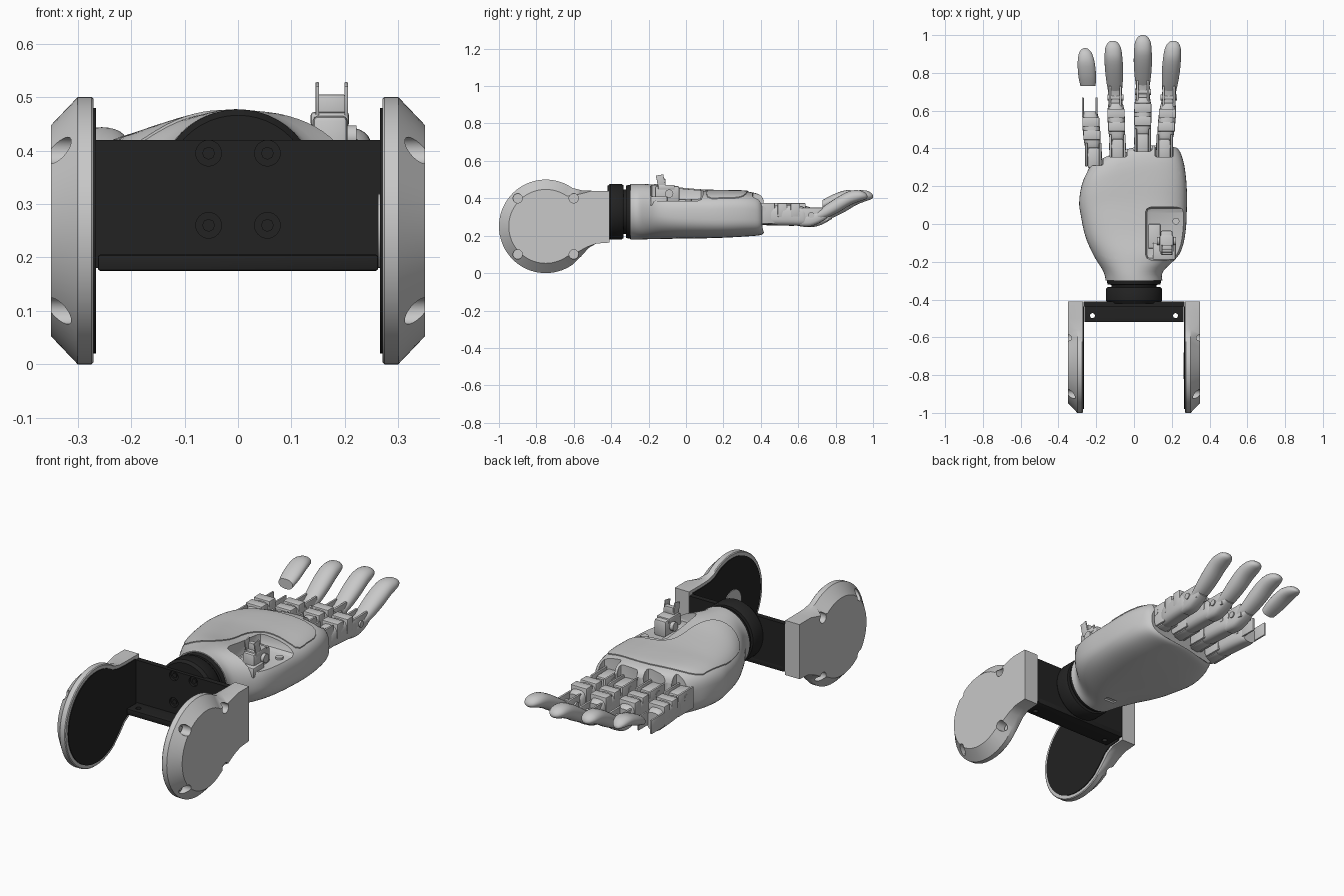
import bpy, bmesh, math
from mathutils import Vector, Matrix

if "Cube" in bpy.data.objects:
    bpy.data.objects.remove(bpy.data.objects["Cube"])


def material(name, v):
    m = bpy.data.materials.new(name)
    m.use_nodes = True
    m.diffuse_color = (v, v, v, 1)
    m.node_tree.nodes["Principled BSDF"].inputs["Base Color"].default_value = (v, v, v, 1)
    return m


GREY = material("light_grey", 0.58)
BLACK = material("black", 0.016)


def finish(name, bm, mat, angle=35):
    bmesh.ops.recalc_face_normals(bm, faces=bm.faces)
    me = bpy.data.meshes.new(name)
    bm.to_mesh(me)
    bm.free()
    me.materials.append(mat)
    ob = bpy.data.objects.new(name, me)
    bpy.context.collection.objects.link(ob)
    activate(ob)
    bpy.ops.object.shade_smooth_by_angle(angle=math.radians(angle))
    return ob


def activate(ob):
    bpy.ops.object.select_all(action="DESELECT")
    ob.select_set(True)
    bpy.context.view_layer.objects.active = ob


def skin(name, rings, mat):
    """Skin a list of closed rings of points, with capped ends."""
    bm = bmesh.new()
    rows = [[bm.verts.new(p) for p in r] for r in rings]
    n = len(rows[0])
    for a, b in zip(rows, rows[1:]):
        for i in range(n):
            bm.faces.new((a[i], a[(i + 1) % n], b[(i + 1) % n], b[i]))
    bm.faces.new(rows[0])
    bm.faces.new(rows[-1])
    return finish(name, bm, mat)


def smooth_path(st, k):
    """Catmull-Rom through the stations."""
    out = []
    for i in range(len(st) - 1):
        p = [Vector(st[min(max(i + j, 0), len(st) - 1)]) for j in (-1, 0, 1, 2)]
        for s in range(k):
            t = s / k
            out.append(0.5 * (2 * p[1] + (p[2] - p[0]) * t
                       + (2 * p[0] - 5 * p[1] + 4 * p[2] - p[3]) * t * t
                       + (3 * p[1] - p[0] - 3 * p[2] + p[3]) * t ** 3))
    return out + [Vector(st[-1])]


def loft(name, stations, mat, k=4, segs=32, warp=lambda p: p):
    """Stations along y: y, x centre, z centre, half width, half height, squareness."""
    rings = []
    for y, cx, cz, hw, hh, n in smooth_path([tuple(map(float, s)) for s in stations], k):
        ring = []
        for i in range(segs):
            a = math.tau * i / segs
            c, s = math.cos(a), math.sin(a)
            ring.append(warp(Vector((cx + hw * math.copysign(abs(c) ** (2 / n), c), y,
                                     cz + hh * math.copysign(abs(s) ** (2 / n), s)))))
        rings.append(ring)
    return skin(name, rings, mat)


def box(name, lo, hi, mat, bevel=0.006, tilt=0):
    bm = bmesh.new()
    bmesh.ops.create_cube(bm, size=1)
    lo, hi = Vector(lo), Vector(hi)
    bmesh.ops.scale(bm, vec=hi - lo, verts=bm.verts)
    if bevel:
        bmesh.ops.bevel(bm, geom=bm.edges[:], offset=bevel, segments=2, affect="EDGES", profile=0.5)
    bmesh.ops.rotate(bm, matrix=Matrix.Rotation(tilt, 3, "X"), verts=bm.verts)
    bmesh.ops.translate(bm, vec=(lo + hi) / 2, verts=bm.verts)
    return finish(name, bm, mat)


def rod(name, centre, r, length, axis, mat, segs=24):
    bm = bmesh.new()
    bmesh.ops.create_cone(bm, cap_ends=True, segments=segs, radius1=r, radius2=r, depth=length)
    rot = Vector((0, 0, 1)).rotation_difference(Vector(axis)).to_matrix()
    bmesh.ops.rotate(bm, matrix=rot, verts=bm.verts)
    bmesh.ops.translate(bm, vec=centre, verts=bm.verts)
    return finish(name, bm, mat)


def boolean(ob, cutter, op="DIFFERENCE"):
    cutter.hide_render = True
    m = ob.modifiers.new("cut", "BOOLEAN")
    m.operation, m.object, m.solver = op, cutter, "EXACT"
    activate(ob)
    bpy.ops.object.modifier_apply(modifier=m.name)
    bpy.data.objects.remove(cutter)
    activate(ob)
    bpy.ops.object.shade_smooth_by_angle(angle=math.radians(35))


# Side plates: round disc blending into a short neck, outer rim chamfered
CY, CZ, R = -0.75, 0.25, 0.25
outline = [(CY + R * math.cos(math.radians(a)), CZ + R * math.sin(math.radians(a)))
           for a in range(55, 306, 5)]
outline += [(-0.56, 0.09), (-0.52, 0.135), (-0.48, 0.158), (-0.41, 0.163),
            (-0.41, 0.44), (-0.5, 0.44), (-0.56, 0.443)]


def inset(f, fade=True):
    out = []
    for y, z in outline:
        w = min(1, max(0, (-0.5 - y) / 0.1)) if fade else 1
        s = 1 - f * w
        out.append((CY + (y - CY) * s, CZ + (z - CZ) * s))
    return out


def slab(name, layers, side, mat):
    return skin(name, [[(side * x, y, z) for y, z in pts] for x, pts in layers], mat)


for side, word in ((1, "left"), (-1, "right")):
    plate = slab(word + "_side_plate",
                 [(0.27, inset(0.015)), (0.274, outline), (0.30, outline), (0.35, inset(0.21))],
                 side, GREY)
    for y in (-0.9, -0.6):
        for z in (0.1, 0.4):
            boolean(plate, rod("hole", (side * 0.36, y, z), 0.025, 0.12, (1, 0, 0), GREY))
            rod(word + "_plate_screw", (side * 0.302, y, z), 0.014, 0.012, (1, 0, 0), GREY, 12)
    slab(word + "_inner_liner", [(0.266, inset(0.08, False)), (0.28, inset(0.08, False))], side, BLACK)
rod("hub_disc", (0.266, CY, CZ), 0.07, 0.008, (1, 0, 0), GREY, 32)

# Cross bracket: upright plate plus flange, with screw holes
bar = box("cross_plate", (-0.268, -0.437, 0.18), (0.268, -0.41, 0.42), BLACK, 0)
for x in (-0.055, 0.055):
    for z in (0.26, 0.395):
        boolean(bar, rod("hole", (x, -0.437, z), 0.024, 0.026, (0, 1, 0), BLACK))
        rod("bracket_screw", (x, -0.426, z), 0.012, 0.01, (0, 1, 0), BLACK, 8)
flange = box("cross_flange", (-0.262, -0.52, 0.175), (0.262, -0.41, 0.205), BLACK, 0.004)
for x in (-0.22, 0.22):
    boolean(flange, rod("hole", (x, -0.485, 0.19), 0.013, 0.1, (0, 0, 1), BLACK))

# Wrist rings
WZ = 0.328
loft("wrist_ring", [(y, 0, WZ, r, r, 2) for y, r in (
    (-0.42, 0.138), (-0.405, 0.149), (-0.345, 0.149), (-0.335, 0.142), (-0.333, 0.12),
    (-0.322, 0.12), (-0.32, 0.14), (-0.29, 0.146))], BLACK, k=1, segs=48)


# Palm: lofted along y, the finger end swept back towards the little finger
def sweep(p):
    w = min(1, max(0, (p.y - 0.05) / 0.33))
    return Vector((p.x, p.y - w * (0.9 * p.x ** 2 - 0.2 * p.x), p.z))


def make_palm(name):
    st = [(-0.298, -0.15, 0.15, 0.18, 0.477, 2), (-0.25, -0.163, 0.155, 0.18, 0.477, 2.1),
          (-0.16, -0.217, 0.24, 0.182, 0.472, 2.3), (-0.05, -0.262, 0.272, 0.184, 0.455, 2.7),
          (0.1, -0.288, 0.28, 0.186, 0.442, 3), (0.22, -0.287, 0.278, 0.19, 0.44, 3.2),
          (0.32, -0.272, 0.266, 0.196, 0.436, 3.2), (0.385, -0.245, 0.245, 0.202, 0.42, 3.2),
          (0.405, -0.225, 0.225, 0.212, 0.39, 3)]
    return loft(name, [(y, (l + r) / 2, (b + t) / 2, (r - l) / 2, (t - b) / 2, n)
                       for y, l, r, b, t, n in st], GREY, k=4, segs=64, warp=sweep)


palm = make_palm("palm")
boolean(palm, box("cut", (0.06, -0.19, 0.385), (0.36, 0.09, 0.6), GREY, 0.03))
boolean(palm, box("cut", (-0.03, -0.19, 0.1), (0.03, -0.165, 0.19), GREY, 0))

# Grip pad: thin raised skin over the palm
pad_shape = [(-0.25, 0.22), (-0.262, 0.05), (-0.23, -0.1), (-0.17, -0.17), (-0.1, -0.185),
             (-0.03, -0.16), (0.01, -0.08), (0.02, 0.04), (0.06, 0.1), (0.12, 0.115), (0.24, 0.115),
             (0.25, 0.2), (0.24, 0.28), (0.19, 0.32), (0.02, 0.335), (-0.12, 0.31), (-0.21, 0.27)]
curve = smooth_path(pad_shape + pad_shape[:1], 3)[:-1]
pad = make_palm("grip_pad")
pad.data.transform(Matrix.Translation((0, 0, 0.005)))
boolean(pad, skin("cut", [[(x, y, z) for x, y in curve] for z in (0.37, 0.6)], GREY), "INTERSECT")

# Thumb mount in its recess, with a two-pronged clevis
box("thumb_base", (0.1, -0.19, 0.36), (0.22, -0.1, 0.41), GREY)
box("thumb_step", (0.075, -0.13, 0.36), (0.14, 0.0, 0.395), GREY)
box("thumb_block", (0.14, -0.165, 0.38), (0.205, -0.035, 0.465), GREY, 0.01)
box("thumb_collar", (0.136, -0.15, 0.445), (0.208, -0.06, 0.472), GREY)
box("thumb_web", (0.15, -0.135, 0.46), (0.2, -0.11, 0.505), GREY, 0.003)
for x in (0.145, 0.199):
    box("thumb_prong", (x, -0.155, 0.46), (x + 0.007, -0.115, 0.525), GREY, 0.002, 0.2)
rod("thumb_pivot", (0.172, -0.09, 0.425), 0.022, 0.1, (1, 0, 0), GREY)
rod("recess_screw", (0.222, 0.015, 0.385), 0.018, 0.02, (0, 0, 1), GREY)

# Fingers: knuckle, first segment, hinge link and curved tip
for word, x0, x1, dy in (("index", 0.16, 0.208, 0), ("middle", 0.046, 0.047, 0.03),
                         ("ring", -0.086, -0.112, 0), ("little", -0.213, -0.258, -0.045)):
    little = word == "little"

    def at(y):
        return x0 + (x1 - x0) * (y - 0.38) / 0.58

    def piece(part, rows, k=3):
        loft(word + "_" + part, [(y + dy, at(y), z, w, h, n) for y, z, w, h, n in rows], GREY, k, 24)

    def block(part, y0, y1, z0, z1, w, dx=0, b=0.004):
        c = at((y0 + y1) / 2) + dx
        box(word + "_" + part, (c - w, y0 + dy, z0), (c + w, y1 + dy, z1), GREY, b)

    boolean(palm, box("cut", (at(0.38) - 0.05, 0.355 + dy, 0.27),
                      (at(0.38) + 0.05, 0.6, 0.6), GREY, 0.012))
    block("knuckle_core", 0.34, 0.45, 0.26, 0.365, 0.032, 0, 0.012)
    for s in (-1, 1):
        block("knuckle_lug", 0.35, 0.475, 0.265, 0.375, 0.006, s * 0.037)
    rod(word + "_knuckle_pin", (at(0.41), 0.41 + dy, 0.34), 0.018, 0.09, (1, 0, 0), GREY)
    piece("first_segment", [(0.44, 0.305, 0.034, 0.045, 3), (0.47, 0.308, 0.043, 0.052, 3),
                            (0.55, 0.31, 0.046, 0.056, 3), (0.62, 0.305, 0.042, 0.052, 3),
                            (0.64, 0.3, 0.036, 0.045, 3)])
    for y in (0.49, 0.56):
        block("segment_band", y, y + 0.05, 0.3, 0.374, 0.045)
    if little:
        for s in (-1, 1):
            block("hinge_prong", 0.61, 0.715, 0.275, 0.345, 0.005, s * 0.036, 0.003)
        # Loose fingertip shell
        piece("tip_shell", [(0.775, 0.365, 0.04, 0.025, 2.2), (0.83, 0.39, 0.047, 0.03, 2.2),
                            (0.9, 0.415, 0.045, 0.028, 2.2), (0.95, 0.415, 0.034, 0.022, 2),
                            (0.972, 0.408, 0.016, 0.01, 2), (0.976, 0.406, 0.004, 0.003, 2)])
        continue
    piece("hinge_shell", [(0.61, 0.285, 0.036, 0.036, 3), (0.66, 0.285, 0.038, 0.037, 3),
                          (0.71, 0.3, 0.036, 0.034, 3), (0.75, 0.32, 0.03, 0.03, 3)])
    for s in (-1, 1):
        block("hinge_lug", 0.62, 0.73, 0.28, 0.35, 0.006, s * 0.028, 0.003)
    rod(word + "_hinge_pin", (at(0.67), 0.67 + dy, 0.31), 0.016, 0.085, (1, 0, 0), GREY)
    piece("fingertip", [(0.7, 0.305, 0.036, 0.024, 2.4), (0.75, 0.33, 0.043, 0.036, 2.3),
                        (0.82, 0.37, 0.048, 0.042, 2.2), (0.88, 0.402, 0.047, 0.038, 2.2),
                        (0.93, 0.413, 0.042, 0.029, 2.1), (0.958, 0.412, 0.028, 0.018, 2),
                        (0.968, 0.41, 0.013, 0.008, 2), (0.97, 0.409, 0.003, 0.002, 2)])
